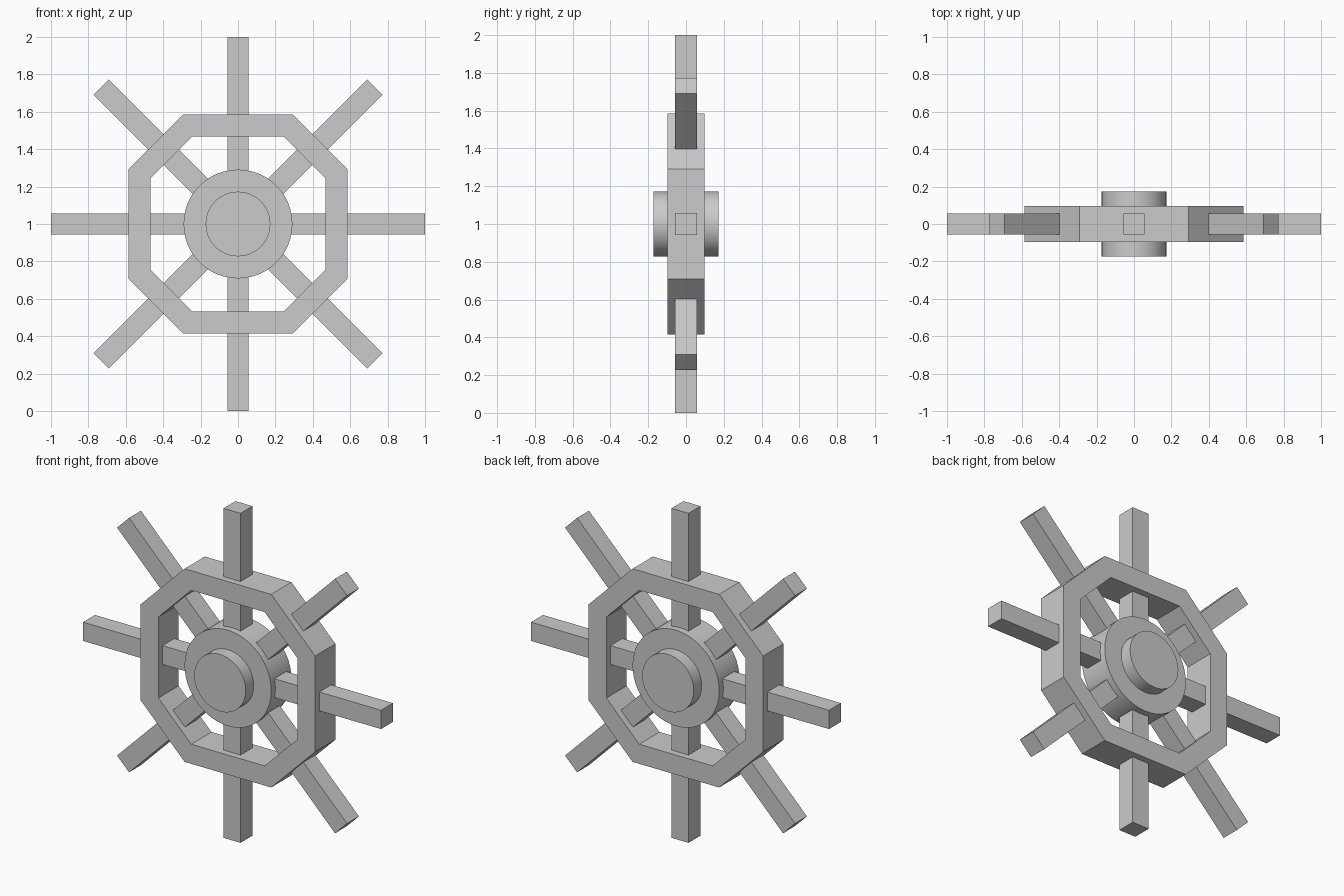
import bpy, bmesh, math
from mathutils import Matrix, Vector

if "Cube" in bpy.data.objects:
    bpy.data.objects.remove(bpy.data.objects["Cube"])

CENTRE = Vector((0, 0, 1.0))


def octagon(half, corner):
    """Eight (x, z) points of a square with chamfered corners."""
    return [(half, -corner), (half, corner), (corner, half), (-corner, half),
            (-half, corner), (-half, -corner), (-corner, -half), (corner, -half)]


def disc(name, radius, y0, y1):
    """Round drum lying along the y axis."""
    bpy.ops.mesh.primitive_cylinder_add(
        vertices=48, radius=radius, depth=y1 - y0,
        location=CENTRE + Vector((0, (y0 + y1) / 2, 0)), rotation=(math.pi / 2, 0, 0))
    bpy.context.object.name = name
    bpy.ops.object.shade_smooth_by_angle(angle=math.radians(30))


# Octagonal rim
bm = bmesh.new()
depth = 0.097
loops = [[bm.verts.new((x, y, z)) for x, z in octagon(*size)]
         for size, y in (((0.586, 0.291), -depth), ((0.586, 0.291), depth),
                         ((0.467, 0.246), depth), ((0.467, 0.246), -depth))]
for a, b in zip(loops, loops[1:] + loops[:1]):
    for i in range(8):
        j = (i + 1) % 8
        bm.faces.new((a[i], a[j], b[j], b[i]))
bmesh.ops.recalc_face_normals(bm, faces=bm.faces)
mesh = bpy.data.meshes.new("rim")
bm.to_mesh(mesh)
bm.free()
rim = bpy.data.objects.new("rim", mesh)
rim.location = CENTRE
bpy.context.collection.objects.link(rim)

# Eight square spokes; the diagonal ones reach slightly further
inner, width = 0.2, 0.114
for i in range(8):
    outer = 1.035 if i % 2 else 1.0
    turn = Matrix.Rotation(-i * math.pi / 4, 4, 'Y')
    bpy.ops.mesh.primitive_cube_add(size=1)
    spoke = bpy.context.object
    spoke.name = f"spoke_{i + 1}"
    spoke.data.transform(Matrix.Diagonal((outer - inner, width, width, 1)))
    spoke.matrix_world = (Matrix.Translation(CENTRE) @ turn
                          @ Matrix.Translation(((outer + inner) / 2, 0, 0)))

# Hub and its front and back caps
disc("hub", 0.291, -0.097, 0.097)
disc("front_cap", 0.173, -0.173, -0.09)
disc("back_cap", 0.173, 0.09, 0.173)
